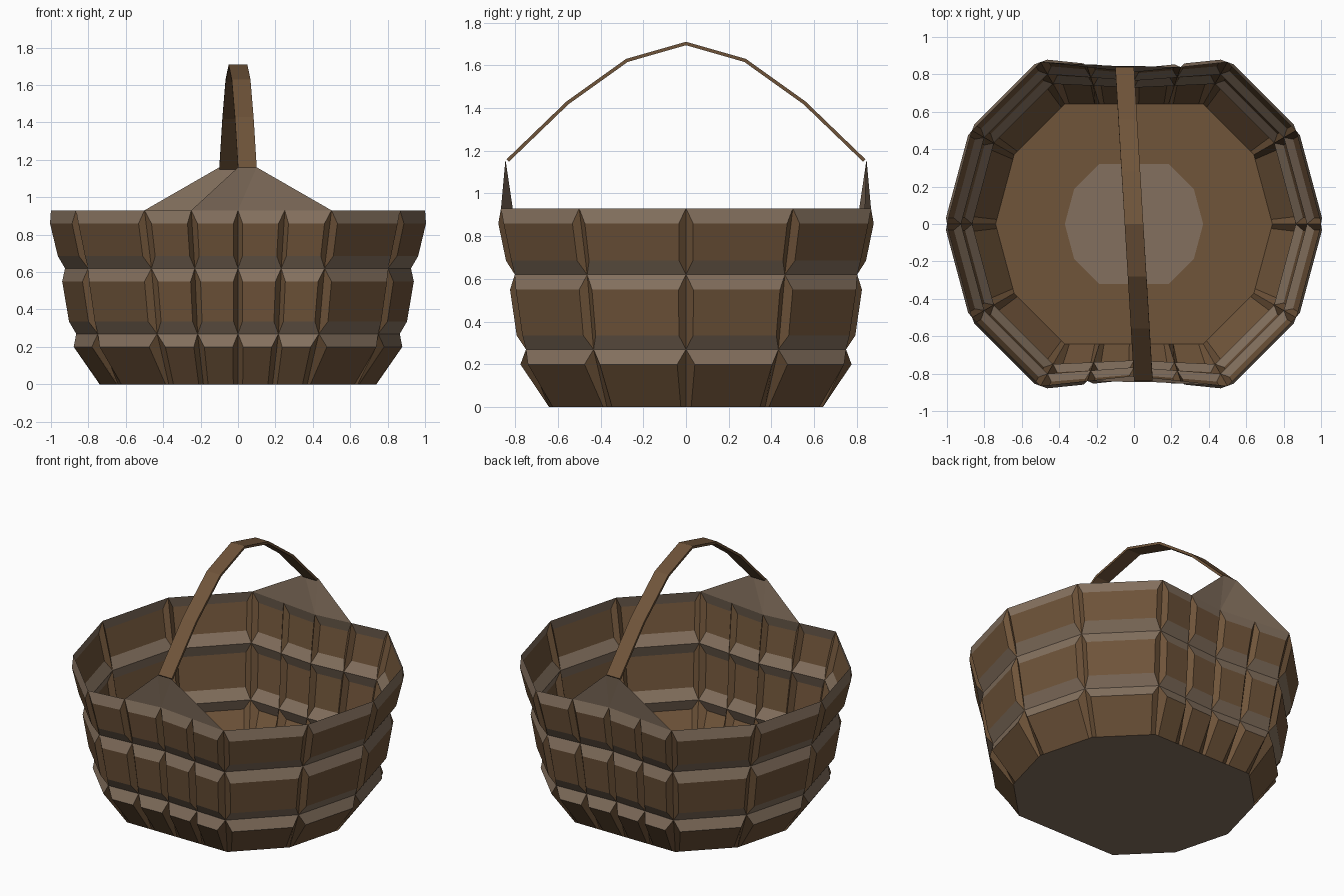
import bpy, math
from mathutils import Vector

if "Cube" in bpy.data.objects:
    bpy.data.objects.remove(bpy.data.objects["Cube"])


def mat(name, col):
    m = bpy.data.materials.new(name)
    m.diffuse_color = (*col, 1)
    m.use_nodes = True
    m.node_tree.nodes["Principled BSDF"].inputs["Base Color"].default_value = m.diffuse_color
    return m


BROWN = mat("wicker_brown", (0.160, 0.089, 0.042))
GREY = mat("pale_grey_brown", (0.230, 0.163, 0.112))


def make(name, verts, faces, mats=None):
    me = bpy.data.meshes.new(name)
    me.from_pydata([tuple(v) for v in verts], [], faces)
    me.materials.append(BROWN)
    me.materials.append(GREY)
    for i, p in enumerate(me.polygons):
        p.material_index = mats[i] if mats else 0
    me.update()
    ob = bpy.data.objects.new(name, me)
    bpy.context.collection.objects.link(ob)
    return ob


def ring(r, z, dent=0.0):
    """Twelve-sided outline whose front and back sides are split in four and dented inward."""
    pts = []
    for half in (0, 180):
        s = -1 if half else 1
        for a in (0, 30, 60):
            t = math.radians(a + half)
            pts.append(Vector((r * math.cos(t), r * math.sin(t), z)))
        for f in (0.5, 0, -0.5):
            y = 0.866 * r - dent * (1 - abs(f))
            pts.append(Vector((s * f * r * 0.5, s * y, z)))
        t = math.radians(120 + half)
        pts.append(Vector((r * math.cos(t), r * math.sin(t), z)))
        t = math.radians(150 + half)
        pts.append(Vector((r * math.cos(t), r * math.sin(t), z)))
    return pts


# woven wall: three rows of padded panels with grooves between
levels = [ring(0.74, 0), ring(0.865, 0.27, 0.02), ring(0.925, 0.62, 0.035), ring(1.0, 0.93, 0.055)]
bulge = [0.055, 0.035, 0.03]
verts, faces, mats = [], [], []
n = len(levels[0])
for row in range(3):
    lo, hi = levels[row], levels[row + 1]
    h = hi[0].z - lo[0].z
    for i in range(n):
        j = (i + 1) % n
        a, b, c, d = lo[i], lo[j], hi[j], hi[i]
        edge = (b - a).normalized()
        out = Vector((edge.y, -edge.x, 0))
        u = 0.025 / (b - a).length

        def pt(s, z, push):
            t = z / h
            return a.lerp(b, s).lerp(d.lerp(c, s), t) + out * push

        low = 0.0 if row == 0 else 0.065
        lp = 0.0 if row == 0 else bulge[row]
        k = len(verts)
        verts += [a, b, c, d, pt(u, low, lp), pt(1 - u, low, lp),
                  pt(1 - u, h - 0.07, bulge[row]), pt(u, h - 0.07, bulge[row])]
        quads = [((4, 5, 6, 7), 0), ((1, 2, 6, 5), 0), ((3, 0, 4, 7), 0), ((2, 3, 7, 6), 1)]
        if row:
            quads.append(((0, 1, 5, 4), 1))
        for q, m in quads:
            faces.append([k + x for x in q])
            mats.append(m)
make("woven_wall", verts, faces, mats)

# underside and inner floor with a pale centre
make("underside", ring(0.74, 0), [list(range(n))[::-1]], [1])
fl = ring(0.74, 0.008) + ring(0.37, 0.008)
make("floor", fl, [[i, (i + 1) % n, n + (i + 1) % n, n + i] for i in range(n)] + [list(range(n, 2 * n))],
     [0] * n + [1])

# arched handle, slightly skewed across the basket
half = [(0.84, 1.16), (0.56, 1.43), (0.28, 1.63)]
path = [(-y, z) for y, z in half] + [(0, 1.71)] + half[::-1]
hv, hf = [], []
for i, (y, z) in enumerate(path):
    p, q = path[max(i - 1, 0)], path[min(i + 1, 6)]
    t = Vector((q[0] - p[0], q[1] - p[1])).normalized()
    xc = -0.05 * y / 0.84
    yi, zi = y + t.y * 0.016, z - t.x * 0.016
    hv += [(xc - 0.05, y, z), (xc + 0.05, y, z), (xc + 0.05, yi, zi), (xc - 0.05, yi, zi)]
    if i:
        k = 4 * i
        hf += [[k - 4 + e, k - 4 + (e + 1) % 4, k + (e + 1) % 4, k + e] for e in range(4)]
hf += [[3, 2, 1, 0], [24, 25, 26, 27]]
make("handle", hv, hf)

# handle mounts: fans rising from the rim, the back one is the front one turned half round
rim = levels[3]
for name, s in (("front_handle_mount", 1), ("back_handle_mount", -1)):
    start = 11 if s == 1 else 3
    base = [rim[start + k] for k in range(3)]          # three points of the split side
    corner = rim[(start + 3) % n]
    pts = sorted(base + [corner], key=lambda v: s * v.x)
    if s * pts[-1].x < 0.4:                            # use the corner on the handle's side
        corner = rim[14] if s == 1 else rim[6]
        side = [v for v in rim if s * v.x > 0.4 and s * v.x < 0.6 and s * v.y < 0]
        pts = sorted(base + side, key=lambda v: s * v.x)
    # make certain only points at -0.25, 0, 0.25, 0.5 on this side are used
    pts = sorted([v for v in rim if s * v.y < -0.78 and -0.3 < s * v.x < 0.6], key=lambda v: s * v.x)
    top = [Vector((0, -0.845 * s, 1.16)), Vector((0.1 * s, -0.845 * s, 1.16))]
    make(name, pts + top, [[0, 1, 4], [1, 5, 4], [1, 2, 5], [2, 3, 5]], [1] * 4)
